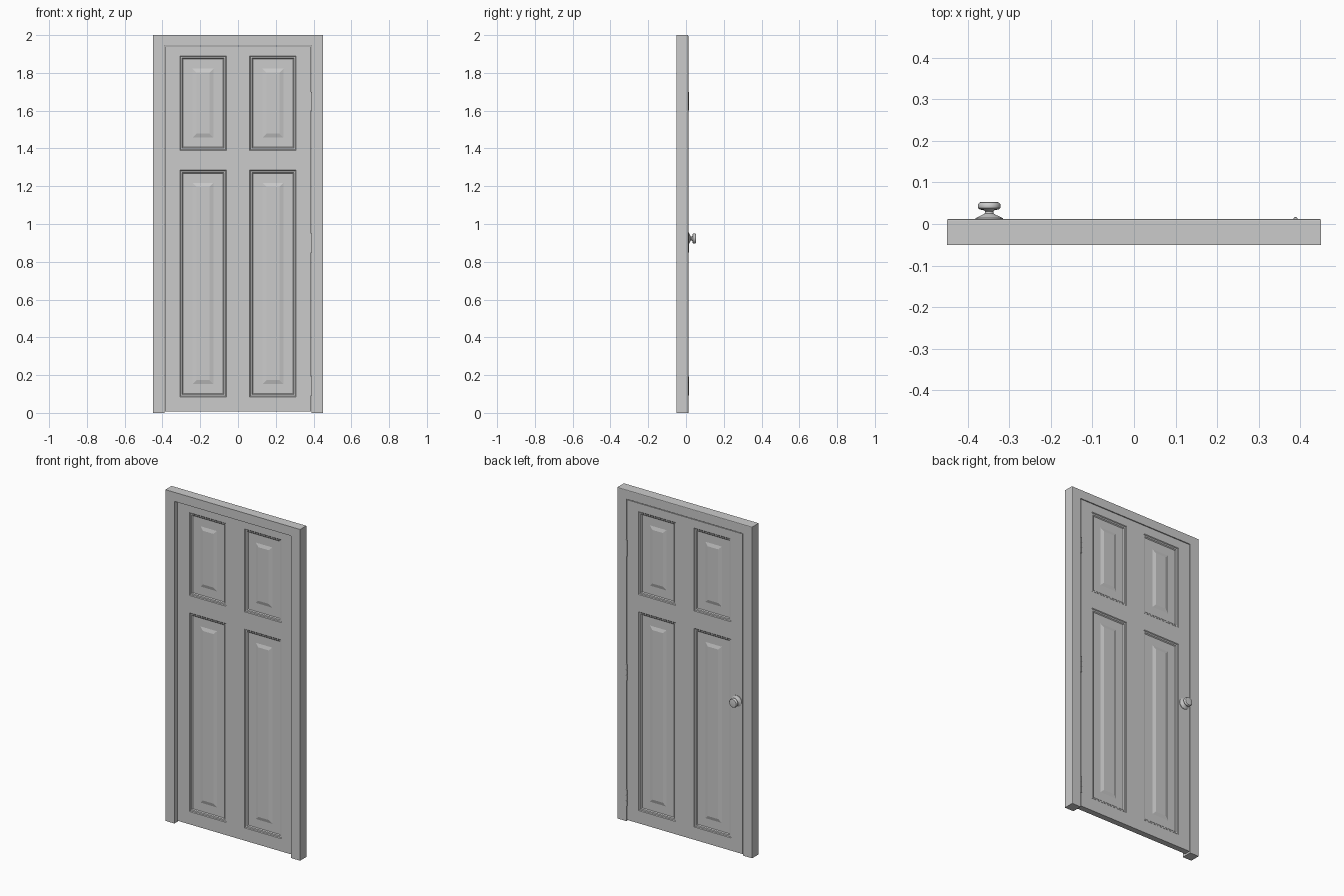
import bpy, bmesh, math

if "Cube" in bpy.data.objects:
    bpy.data.objects.remove(bpy.data.objects["Cube"])

BACK, FRONT = 0.011, -0.025          # door faces
XS = [-0.386, -0.308, -0.062, 0.062, 0.308, 0.386]
ZS = [0.008, 0.085, 1.285, 1.39, 1.89, 1.941]
# panel section: (inset, depth) from the stile surface to the raised field
RINGS = [(0, 0), (0.004, 0.004), (0.012, 0.005), (0.017, 0.010),
         (0.068, 0.010), (0.088, 0.004)]


def finish(name, bm, smooth=False):
    bmesh.ops.remove_doubles(bm, verts=bm.verts, dist=1e-5)
    bmesh.ops.recalc_face_normals(bm, faces=bm.faces)
    me = bpy.data.meshes.new(name)
    bm.to_mesh(me)
    bm.free()
    ob = bpy.data.objects.new(name, me)
    bpy.context.collection.objects.link(ob)
    if smooth:
        bpy.ops.object.select_all(action='DESELECT')
        ob.select_set(True)
        bpy.context.view_layer.objects.active = ob
        bpy.ops.object.shade_smooth_by_angle(angle=math.radians(35))
    return ob


def lathe(name, profile, loc, axis, seg=32):
    """Revolve (radius, height) points about the y or z axis."""
    bm = bmesh.new()
    rows = []
    for r, h in profile:
        row = []
        for i in range(seg):
            a = 2 * math.pi * i / seg
            u, v = r * math.cos(a), r * math.sin(a)
            p = (u, h, v) if axis == 'y' else (u, v, h)
            row.append(bm.verts.new([p[k] + loc[k] for k in range(3)]))
        rows.append(row)
    for a, b in zip(rows, rows[1:]):
        for i in range(seg):
            j = (i + 1) % seg
            bm.faces.new((a[i], a[j], b[j], b[i]))
    bm.faces.new(rows[0])
    bm.faces.new(rows[-1])
    return finish(name, bm, True)


# Door frame: U-shaped outline extruded through its depth
bm = bmesh.new()
outline = [(-0.45, 0), (-0.45, 2), (0.45, 2), (0.45, 0),
           (0.39, 0), (0.39, 1.945), (-0.39, 1.945), (-0.39, 0)]
f = bm.faces.new([bm.verts.new((x, -0.05, z)) for x, z in outline])
ext = bmesh.ops.extrude_face_region(bm, geom=[f])
for v in ext['geom']:
    if isinstance(v, bmesh.types.BMVert):
        v.co.y = 0.012
# eased outer edges on the back
edges = [e for e in bm.edges if all(v.co.y > 0 for v in e.verts)
         and (all(abs(v.co.x) > 0.44 for v in e.verts))]
bmesh.ops.bevel(bm, geom=edges, offset=0.004, segments=2, profile=0.5, affect='EDGES')
finish("door_frame", bm)


# Door leaf with four raised panels on both faces
def rect(bm, x0, x1, z0, z1, y):
    return [bm.verts.new(p) for p in ((x0, y, z0), (x1, y, z0), (x1, y, z1), (x0, y, z1))]


bm = bmesh.new()
for y, s in ((BACK, -1), (FRONT, 1)):
    for i in range(5):
        for j in range(5):
            x0, x1, z0, z1 = XS[i], XS[i + 1], ZS[j], ZS[j + 1]
            if i % 2 == 0 or j % 2 == 0:
                bm.faces.new(rect(bm, x0, x1, z0, z1, y))
                continue
            loops = [rect(bm, x0 + d, x1 - d, z0 + d, z1 - d, y + s * h) for d, h in RINGS]
            for a, b in zip(loops, loops[1:]):
                for k in range(4):
                    m = (k + 1) % 4
                    bm.faces.new((a[k], a[m], b[m], b[k]))
            bm.faces.new(loops[-1])
bmesh.ops.remove_doubles(bm, verts=bm.verts, dist=1e-5)
# close the slab edges
for e in [e for e in bm.edges if e.is_boundary and e.verts[0].co.y > 0]:
    a, b = e.verts
    c, d = [bm.verts.new((v.co.x, FRONT, v.co.z)) for v in (b, a)]
    bm.faces.new((a, b, c, d))
finish("door_leaf", bm)

# Knob with rose and neck
lathe("door_knob", [(0.033, 0.0), (0.033, 0.003), (0.027, 0.006), (0.016, 0.011),
                    (0.011, 0.014), (0.010, 0.019), (0.013, 0.022), (0.023, 0.024),
                    (0.0265, 0.027), (0.0275, 0.032), (0.0265, 0.037), (0.023, 0.041),
                    (0.018, 0.042)], (-0.348, 0.011, 0.923), 'y')

# Hinges: leaf plate in the gap plus a knuckle of three barrels
for n, zc in enumerate((0.142, 0.9, 1.65)):
    bm = bmesh.new()
    bmesh.ops.create_cube(bm, size=1)
    for v in bm.verts:
        v.co = (0.388 + v.co.x * 0.003, -0.006 + v.co.y * 0.034, zc + v.co.z * 0.1)
    finish(f"hinge_plate_{n + 1}", bm)
    prof = []
    for k in range(3):
        z0 = -0.05 + k * 0.0333
        prof += [(0.0042, z0), (0.005, z0 + 0.001), (0.005, z0 + 0.0323), (0.0042, z0 + 0.0332)]
    lathe(f"hinge_knuckle_{n + 1}", prof, (0.388, 0.012, zc), 'z', 16)
